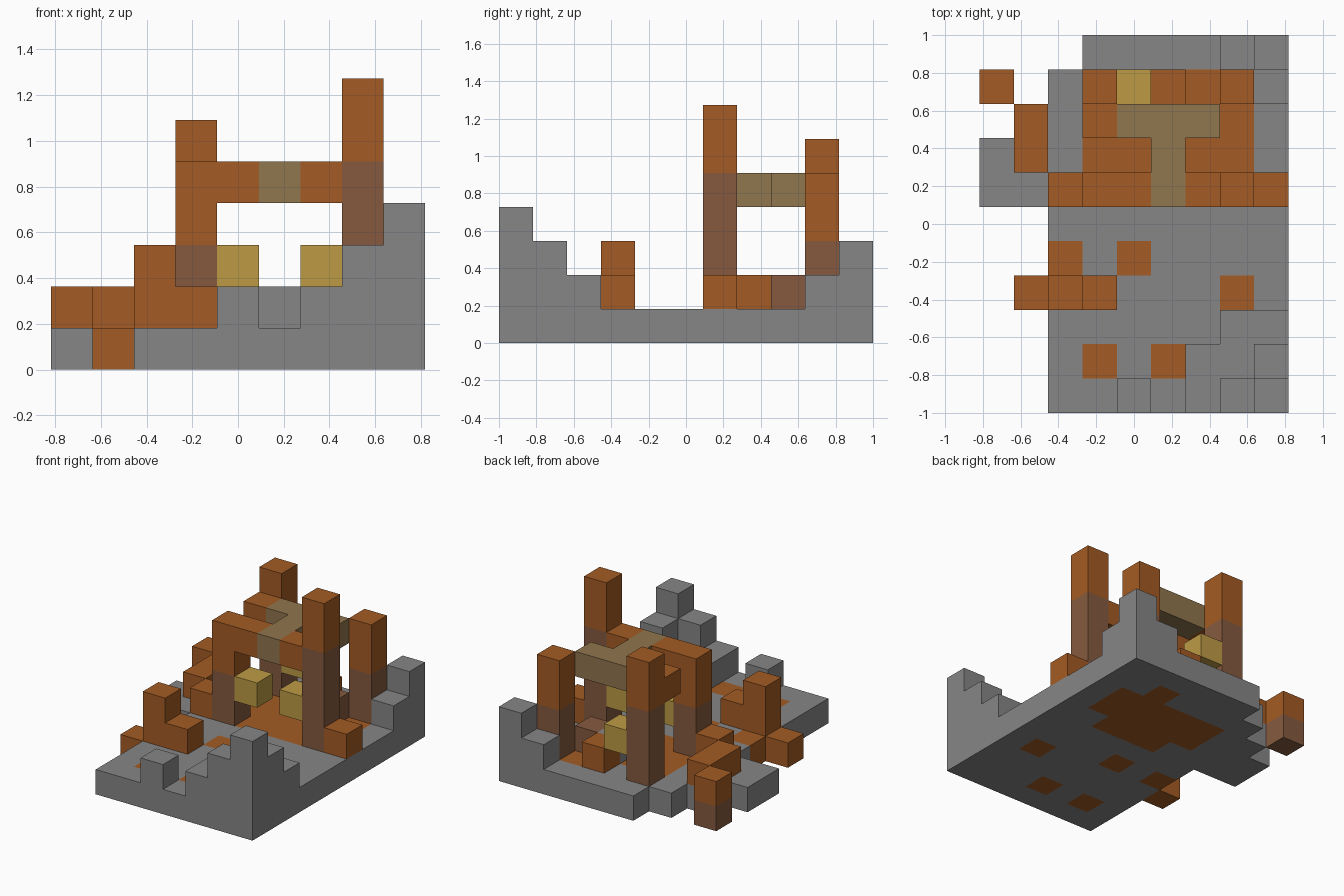
import bpy
import bmesh
from mathutils import Vector

default = bpy.data.objects.get("Cube")
if default:
    bpy.data.objects.remove(default)

# Block grid: nine wide, eleven deep
UNIT = 2 / 11
ORIGIN = Vector((-4.5, -5.5, 0))


def make_material(name, rgb):
    mat = bpy.data.materials.new(name)
    mat.use_nodes = True
    mat.diffuse_color = (*rgb, 1)
    mat.node_tree.nodes["Principled BSDF"].inputs["Base Color"].default_value = (*rgb, 1)
    return mat


STONE = make_material("grey_stone", (0.245, 0.24, 0.24))
CLAY = make_material("orange_clay", (0.37, 0.105, 0.017))
BARK = make_material("brown_bark", (0.238, 0.102, 0.05))
LAMP = make_material("yellow_lamp", (0.51, 0.327, 0.06))
ROOF = make_material("olive_roof", (0.28, 0.18, 0.077))

cells = {}  # grid cell -> (part name, material)


def fill(part, mat, corner, size=(1, 1, 1)):
    """Fill a box of grid cells; later boxes replace earlier ones."""
    x, y, z = corner
    for i in range(size[0]):
        for j in range(size[1]):
            for k in range(size[2]):
                cells[x + i, y + j, z + k] = (part, mat)


def post(part, x, y, bark_height, clay_height):
    fill(part, BARK, (x, y, 1), (1, 1, bark_height))
    fill(part, CLAY, (x, y, 1 + bark_height), (1, 1, clay_height))


# Ground slab with ragged left rear corner
fill("ground", STONE, (2, 0, 0), (7, 10, 1))
fill("ground", STONE, (3, 10, 0), (6, 1, 1))
fill("ground", STONE, (0, 6, 0), (2, 2, 1))
fill("ground", STONE, (1, 8, 0))

# Clay floor inside the shelter and loose clay tiles
fill("ground", CLAY, (3, 7, 0), (5, 2, 1))
fill("ground", CLAY, (4, 6, 0), (3, 1, 1))
fill("ground", CLAY, (6, 9, 0))
for x, y in ((2, 4), (4, 4), (7, 3), (3, 1), (5, 1)):
    fill("ground", CLAY, (x, y, 0))

# Stepped ruins at the two corners, and a lone block
for step in range(3):
    fill("front_ruin", STONE, (6 + step, 0, 1), (1, 1, step + 1))
fill("front_ruin", STONE, (6, 1, 1), (3, 1, 1))
fill("front_ruin", STONE, (7, 2, 1), (2, 1, 1))
fill("front_ruin", STONE, (8, 1, 2))
fill("front_block", STONE, (4, 0, 1))
fill("rear_ruin", STONE, (7, 10, 1))
fill("rear_ruin", STONE, (8, 10, 1), (1, 1, 2))
fill("rear_ruin", STONE, (8, 9, 1))

# Shelter posts
post("front_right_post", 3, 6, 2, 2)
post("front_left_post", 7, 6, 4, 2)
post("rear_right_post", 3, 9, 3, 2)
post("rear_left_post", 7, 9, 2, 2)

# Roof beams
for x in (4, 6):
    fill("front_beam", CLAY, (x, 6, 4))
fill("side_beam", CLAY, (3, 8, 4))
fill("roof_ridge", ROOF, (5, 6, 4), (1, 3, 1))
fill("roof_ridge", ROOF, (4, 8, 4), (3, 1, 1))

# Lamps hung on the posts
for x, y in ((4, 6), (6, 6), (4, 9)):
    fill("lamps", LAMP, (x, y, 2))

# Furniture in the shelter and blocks flanking its front
fill("hearth", STONE, (5, 8, 1))
fill("stool", BARK, (6, 8, 1))
fill("bench", CLAY, (5, 9, 1))
for x in (2, 8):
    fill("flank_blocks", CLAY, (x, 6, 1))

# Clay blocks on the right side
fill("side_wall", CLAY, (1, 7, 1), (1, 2, 1))
fill("outer_stump", BARK, (0, 9, 0))
fill("outer_stump", CLAY, (0, 9, 1))
fill("stepped_block", CLAY, (1, 3, 0))
fill("stepped_block", CLAY, (2, 3, 1), (2, 1, 1))
fill("stepped_block", CLAY, (2, 3, 2))


def build_part(part):
    """Make one object from the exposed faces of a part's cells."""
    bm = bmesh.new()
    mats = []
    for cell, (owner, mat) in cells.items():
        if owner != part:
            continue
        if mat not in mats:
            mats.append(mat)
        base = Vector(cell)
        for axis in range(3):
            for side in (0, 1):
                step = Vector((0, 0, 0))
                step[axis] = 2 * side - 1
                if tuple(int(c) for c in base + step) in cells:
                    continue
                u, v = Vector((0, 0, 0)), Vector((0, 0, 0))
                u[(axis + 1) % 3] = 1
                v[(axis + 2) % 3] = 1
                start = base + (step if side else Vector((0, 0, 0)))
                loop = [start, start + u, start + u + v, start + v]
                if not side:
                    loop.reverse()
                face = bm.faces.new([bm.verts.new((p + ORIGIN) * UNIT) for p in loop])
                face.material_index = mats.index(mat)
    bmesh.ops.remove_doubles(bm, verts=bm.verts, dist=UNIT / 100)
    mesh = bpy.data.meshes.new(part)
    bm.to_mesh(mesh)
    bm.free()
    for mat in mats:
        mesh.materials.append(mat)
    bpy.context.collection.objects.link(bpy.data.objects.new(part, mesh))


for name in dict.fromkeys(owner for owner, _ in cells.values()):
    build_part(name)
